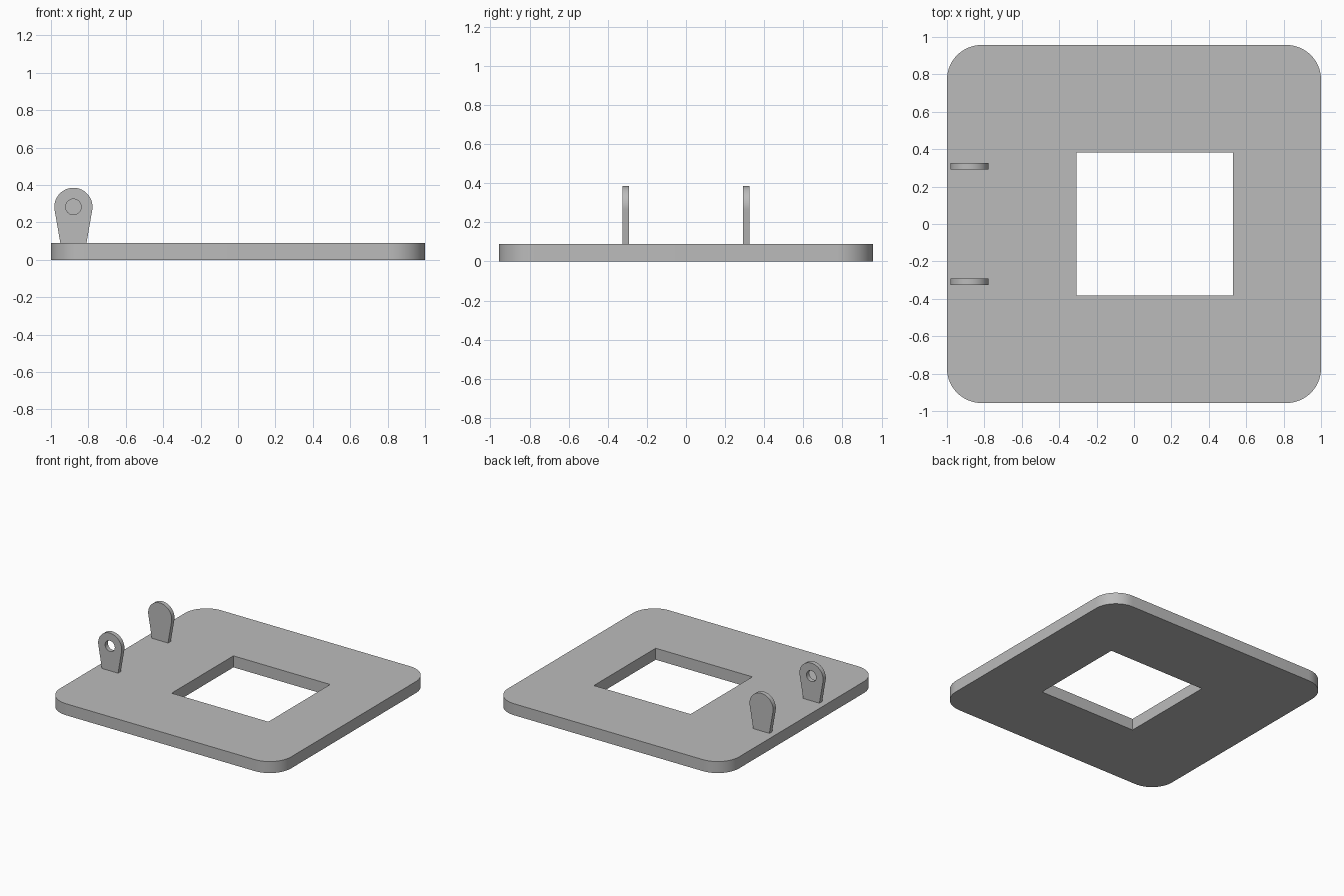
import bpy
import bmesh
from math import cos, sin, pi, radians, acos, atan2, hypot
from mathutils import Matrix

cube = bpy.data.objects.get("Cube")
if cube:
    bpy.data.objects.remove(cube, do_unlink=True)

# Single flat grey
grey = bpy.data.materials.new("plain_grey")
grey.use_nodes = True
colour = (0.5, 0.5, 0.5, 1)
grey.diffuse_color = colour
grey.node_tree.nodes["Principled BSDF"].inputs["Base Color"].default_value = colour


def arc(cx, cy, radius, start, end, steps):
    """Points along a circular arc."""
    return [(cx + radius * cos(start + (end - start) * i / steps),
             cy + radius * sin(start + (end - start) * i / steps))
            for i in range(steps + 1)]


def extruded(name, loops, depth, matrix=Matrix()):
    """Fill an outline (with optional hole loops) and give it depth along local z."""
    bm = bmesh.new()
    for loop in loops:
        verts = [bm.verts.new((x, y, 0)) for x, y in loop]
        for a, b in zip(verts, verts[1:] + verts[:1]):
            bm.edges.new((a, b))
    bmesh.ops.triangle_fill(bm, edges=bm.edges[:], use_beauty=True, use_dissolve=False)
    top = bmesh.ops.extrude_face_region(bm, geom=bm.faces[:])["geom"]
    bmesh.ops.translate(bm, vec=(0, 0, depth),
                        verts=[g for g in top if isinstance(g, bmesh.types.BMVert)])
    bmesh.ops.recalc_face_normals(bm, faces=bm.faces[:])
    bm.transform(matrix)
    mesh = bpy.data.meshes.new(name)
    bm.to_mesh(mesh)
    bm.free()
    obj = bpy.data.objects.new(name, mesh)
    bpy.context.collection.objects.link(obj)
    mesh.materials.append(grey)
    bpy.ops.object.select_all(action="DESELECT")
    obj.select_set(True)
    bpy.context.view_layer.objects.active = obj
    bpy.ops.object.shade_smooth_by_angle(angle=radians(30))
    return obj


# Base plate: rounded rectangle with an off-centre rectangular opening
half_x, half_y, corner, thickness = 1.0, 0.957, 0.185, 0.09
outline = []
for i, (sx, sy) in enumerate([(1, 1), (-1, 1), (-1, -1), (1, -1)]):
    outline += arc(sx * (half_x - corner), sy * (half_y - corner), corner,
                   i * pi / 2, (i + 1) * pi / 2, 14)
opening = [(-0.307, -0.382), (0.53, -0.382), (0.53, 0.382), (-0.307, 0.382)]
extruded("base_plate", [outline, opening], thickness)

# Upright lugs: round head with sides tangent to it, tapering to the plate
lug_x, lug_z, lug_radius, foot_half, lug_depth = -0.88, 0.283, 0.102, 0.07, 0.034
drop = lug_z - thickness
tangent = acos(lug_radius / hypot(foot_half, drop)) + atan2(-drop, foot_half)
lug = arc(lug_x, lug_z, lug_radius, tangent, pi - tangent, 32)
lug += [(lug_x - foot_half, thickness), (lug_x + foot_half, thickness)]
pin_hole = arc(lug_x, lug_z, 0.042, 0, 2 * pi, 24)[:-1]

# Only the front lug is pierced
upright = Matrix.Rotation(pi / 2, 4, "X")
for name, y, loops in [("front_lug", -0.292, [lug, pin_hole]),
                       ("back_lug", 0.326, [lug])]:
    extruded(name, loops, lug_depth, Matrix.Translation((0, y, 0)) @ upright)
